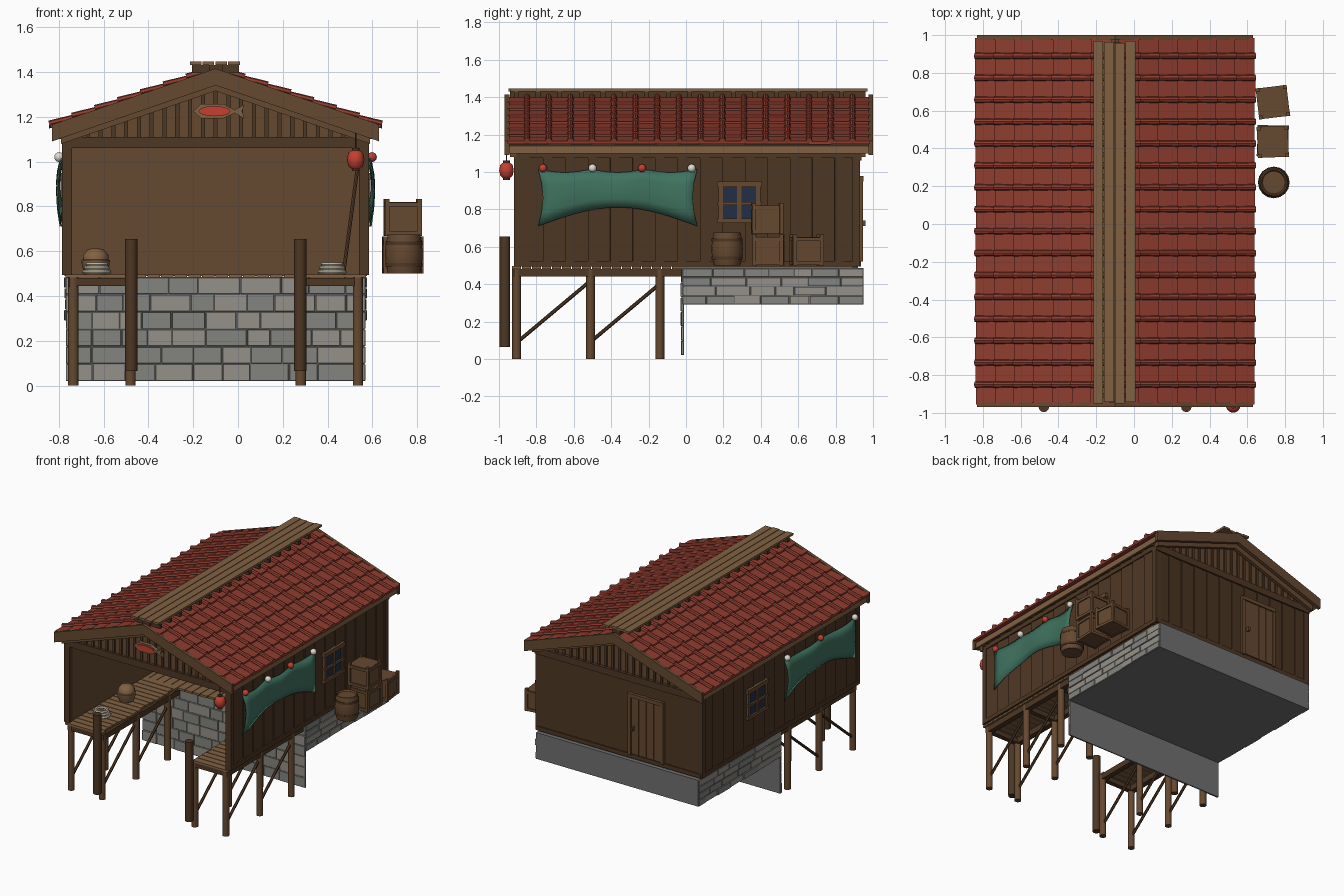
import bpy, bmesh, math, random
from mathutils import Matrix, Vector

if "Cube" in bpy.data.objects:
    bpy.data.objects.remove(bpy.data.objects["Cube"])

random.seed(4)
CX, SLOPE, RIDGE = -0.10, 0.3425, 1.42   # roof centre line, pitch and top line
COLORS = dict(dark=(.075, .038, .017), wood=(.13, .066, .03), light=(.22, .12, .055), red=(.27, .045, .028),
              stone=(.30, .28, .25), stone2=(.23, .235, .215), grey=(.16, .16, .16), teal=(.05, .17, .115),
              glass=(.015, .03, .06), lamp=(.55, .05, .03), white=(.75, .72, .65), rope=(.5, .45, .33))
MATS = {}
for k, c in COLORS.items():
    MATS[k] = bpy.data.materials.new(k)
    MATS[k].diffuse_color = (*c, 1)


class Part:
    """Collects simple solids into one named object."""
    def __init__(self, name, mat):
        self.name, self.mat, self.bm = name, mat, bmesh.new()

    def box(self, x0, x1, y0, y1, z0, z1, rz=0):
        m = (Matrix.Translation(((x0+x1)/2, (y0+y1)/2, (z0+z1)/2)) @ Matrix.Rotation(rz, 4, 'Z')
             @ Matrix.Diagonal((x1-x0, y1-y0, z1-z0, 1)))
        bmesh.ops.create_cube(self.bm, size=1, matrix=m)

    def rod(self, p, q, r, r2=None, n=10):
        p, q = Vector(p), Vector(q)
        m = Matrix.Translation((p+q)/2) @ (q-p).to_track_quat('Z', 'Y').to_matrix().to_4x4()
        bmesh.ops.create_cone(self.bm, cap_ends=True, segments=n, radius1=r, radius2=r if r2 is None else r2,
                              depth=(q-p).length, matrix=m)

    def prism(self, pts, y0, y1):
        a, b = ([self.bm.verts.new((x, y, z)) for x, z in pts] for y in (y0, y1))
        self.bm.faces.new(a)
        self.bm.faces.new(b[::-1])
        for i in range(len(a)):
            j = (i+1) % len(a)
            self.bm.faces.new((a[j], a[i], b[i], b[j]))

    def slope(self, s, d0, d1, y0, y1, lo, hi, tilt=0):
        """Slab on roof side s, d = distance from ridge, lo/hi relative to the roof line."""
        f = lambda d, h: (CX + s*d, RIDGE - SLOPE*d + h)
        self.prism([f(d0, lo), f(d1, lo+tilt), f(d1, hi+tilt), f(d0, hi)], y0, y1)

    def lathe(self, prof, x, y, n=16, closed=False):
        rings = [[self.bm.verts.new((x+r*math.cos(2*math.pi*i/n), y+r*math.sin(2*math.pi*i/n), z))
                  for i in range(n)] for r, z in prof]
        for a, b in zip(rings, rings[1:] + (rings[:1] if closed else [])):
            for i in range(n):
                self.bm.faces.new((a[i], a[(i+1) % n], b[(i+1) % n], b[i]))
        if not closed:
            self.bm.faces.new(rings[0])
            self.bm.faces.new(rings[-1])

    def ball(self, p, r):
        bmesh.ops.create_uvsphere(self.bm, u_segments=14, v_segments=8, radius=r, matrix=Matrix.Translation(p))

    def done(self, smooth=False, bevel=0):
        bmesh.ops.recalc_face_normals(self.bm, faces=self.bm.faces)
        me = bpy.data.meshes.new(self.name)
        self.bm.to_mesh(me)
        ob = bpy.data.objects.new(self.name, me)
        bpy.context.collection.objects.link(ob)
        me.materials.append(MATS[self.mat])
        if smooth:
            bpy.ops.object.select_all(action='DESELECT')
            ob.select_set(True)
            bpy.context.view_layer.objects.active = ob
            bpy.ops.object.shade_smooth_by_angle(angle=math.radians(40))
        if bevel:
            ob.modifiers.new('bevel', 'BEVEL').width = bevel
        return ob


# Foundation core and thin quay wall
p = Part('foundation', 'grey')
p.box(-.765, .565, -.01, .95, .29, .485)
p.box(-.765, .565, -.018, -.01, .02, .485)
p.done()

# Stone facing on the front and both sides
stones = [Part('foundation_stones_a', 'stone'), Part('foundation_stones_b', 'stone2')]
def courses(z0, z1, rows, a, b, put):
    for i in range(rows):
        lo, hi, t = z0+(z1-z0)*i/rows, z0+(z1-z0)*(i+1)/rows, a
        while t < b-.01:
            w = random.uniform(.10, .19)
            e = b if b-t-w < .07 else t+w
            put(random.choice(stones), t+.002, e-.002, lo+.002, hi-.002, random.uniform(.003, .011))
            t = e
courses(.02, .485, 6, -.77, .57, lambda q, a, b, lo, hi, d: q.box(a, b, -.018-d, -.012, lo, hi))
for s in (-1, 1):
    xf = CX + s*.665
    courses(.29, .485, 4, -.02, .95,
            lambda q, a, b, lo, hi, d: q.box(min(xf, xf+s*d), max(xf, xf+s*d), a, b, lo, hi))
for q in stones:
    q.done(bevel=.003)

# Deck planks: two side docks and the inner floor
p = Part('deck_planks', 'light')
for s in (-1, 1):
    for i in range(17):
        y, j = -.93 + i*.0535, random.uniform(-.008, .008)
        x0, x1 = sorted((CX + s*(.375+j), CX + s*.67))
        p.box(x0, x1, y, y+.048, .482, .497)
for i in range(22):
    x = -.77 + i*.0609
    p.box(x, x+.056, -.035-random.random()*.012, .92, .482, .497)
p.done()

# Dock posts, beams, braces and mooring posts
posts, beams, moor = Part('dock_posts', 'wood'), Part('dock_beams', 'dark'), Part('mooring_posts', 'dark')
for s in (-1, 1):
    for d in (.635, .38):
        x = CX + s*d
        beams.box(x-.02, x+.02, -.92, -.02, .44, .482)
        for y in (-.905, -.51, -.14):
            posts.rod((x, y, 0), (x, y, .482), .024)
        for y in (-.89, -.50):
            beams.rod((x, y, .10), (x, y+.37, .41), .01, n=6)
    for y in (-.905, -.51, -.14):
        beams.box(*sorted((CX+s*.37, CX+s*.65)), y-.018, y+.018, .445, .48)
    moor.rod((CX+s*.377, -.968, .065), (CX+s*.377, -.968, .655), .028, n=12)
for q in (posts, beams, moor):
    q.done(smooth=True)

# Walls: inner panels, then lapped boards outside
p, b, t = Part('wall_panels', 'wood'), Part('wall_boards', 'dark'), Part('wall_trim', 'dark')
p.box(-.775, .575, .89, .915, .49, 1.13)
for s in (-1, 1):
    p.box(*sorted((CX+s*.645, CX+s*.665)), -.89, .91, .50, 1.13)
    for i in range(15):
        y = -.885 + i*.12
        b.box(*sorted((CX+s*.664, CX+s*.676)), y, y+.122, .52, 1.12, rz=s*.07)
    t.box(*sorted((CX+s*.645, CX+s*.685)), -.89, .92, .495, .525)
    t.box(*sorted((CX+s*.645, CX+s*.685)), -.89, .92, 1.075, 1.11)
    for y in (-.90, .91):
        t.box(*sorted((CX+s*.64, CX+s*.685)), y-.02, y+.02, .495, 1.13)
for i in range(12):
    x = -.775 + i*.1125
    b.box(x, x+.115, .914, .926, .50, 1.10, rz=.06)
t.box(-.775, .575, .91, .935, .495, .525)
for y0, y1 in ((-.92, -.88), (.895, .938)):
    t.box(-.785, .585, y0, y1, 1.06, 1.11)

# Gable ends with narrow battens
g = Part('gable_boards', 'dark')
for y0, y1, yb in ((-.90, -.885, -.91), (.90, .915, .925)):
    p.prism([(CX-.70, 1.10), (CX+.70, 1.10), (CX+.70, 1.125), (CX, 1.365), (CX-.70, 1.125)], y0, y1)
    for i in range(-11, 12):
        x = CX + i*.057
        g.box(x-.009, x+.009, min(y0, yb), max(y1, yb), 1.09, 1.36-SLOPE*(abs(i)*.057+.01))
for q in (p, b, t, g):
    q.done()

# Back door
p = Part('back_door', 'wood')
for i in range(4):
    p.box(-.45+i*.061, -.393+i*.061, .92, .938, .53, .95)
p.box(-.475, -.45, .92, .945, .52, .975)
p.box(-.206, -.18, .92, .945, .52, .975)
p.box(-.475, -.18, .92, .948, .95, .978)
p.box(-.235, -.22, .93, .96, .71, .74)
p.done()

# Windows on both sides
f, gl = Part('window_frames', 'wood'), Part('window_panes', 'glass')
for s in (-1, 1):
    def bx(q, d1, *r): q.box(*sorted((CX+s*.665, CX+s*d1)), *r)
    bx(gl, .684, .19, .39, .74, .93)
    for y in (.185, .285, .385):
        bx(f, .692, y-.012, y+.012, .73, .93)
    for z, w in ((.74, .012), (.83, .008), (.935, .015)):
        bx(f, .697, .165, .405, z-w, z+w)
f.done()
gl.done()

# Roof deck, rafters, barge boards, eave boards
p, r, bg, ev = (Part('roof_deck', 'wood'), Part('rafters', 'dark'), Part('barge_boards', 'wood'),
                Part('eave_boards', 'light'))
tiles, ribs = Part('roof_tiles', 'red'), Part('roof_tile_ribs', 'red')
for s in (-1, 1):
    p.slope(s, 0, .715, -.95, .98, -.055, -.03)
    ev.slope(s, .70, .72, -.95, .98, -.075, -.035)
    for y0, y1 in ((-.97, -.945), (.975, 1.0)):
        bg.slope(s, 0, .73, y0, y1, -.08, -.005)
    for y0, y1 in ((-.94, -.91), (.935, .96)):
        bg.slope(s, 0, .69, y0, y1, -.105, -.05)
    for i in range(16):
        y = .89 - i*.116
        r.slope(s, .02, .705, y-.013, y+.013, -.08, -.05)
        for k in range(7):   # lapped tile rows with a round rib between columns
            d0, d1, j = .02 + k*.102, .128 + k*.102, random.uniform(-.003, .003)
            tiles.slope(s, d0+j, d1+j, y-.116 if i < 15 else -.955, y if i else .985, -.03, -.014, .012)
            z = lambda d, h: (CX+s*d, y, RIDGE-SLOPE*d+h)
            ribs.rod(z(d1+.002, .0), z(d0, -.008), .0175, .0145, n=8)
for q in (p, r, bg, ev, tiles):
    q.done()
ribs.done(smooth=True)

# Ridge planks on small blocks
p, q = Part('ridge_planks', 'light'), Part('ridge_blocks', 'dark')
for i in range(4):
    p.box(-.215+i*.057, -.163+i*.057, -.95+.008*(i % 2), .97-.006*(i % 3), 1.431, 1.446)
for i in range(16):
    q.box(-.205, .005, .82-i*.116, .845-i*.116, 1.395, 1.431)
q.box(-.13, -.07, -.94, .96, 1.38, 1.431)
p.done()
q.done()

# Side banners hung from small floats
red, white = Part('red_floats', 'lamp'), Part('white_floats', 'white')
for s, a, e, floats in ((1, -.79, .06, (-.765, -.50, -.235, .03)), (-1, -.86, -.02, (-.84, -.44, -.05))):
    p, n, m = Part('side_banner', 'teal'), 16, 4
    grid = []
    for i in range(n+1):
        u = i/n
        top = 1.015 - .018*abs(math.sin(math.pi*u*(len(floats)-1)))
        bot = .71 + .10*math.sin(math.pi*u)
        grid.append([p.bm.verts.new((CX+s*(.69+.016*math.sin(math.pi*k/m)+.006*math.sin(u*14)),
                     a+(e-a)*u - (u-.5)*.05*math.sin(math.pi*k/m), top+(bot-top)*k/m)) for k in range(m+1)])
    for i in range(n):
        for k in range(m):
            p.bm.faces.new((grid[i][k], grid[i+1][k], grid[i+1][k+1], grid[i][k+1]))
    p.done(smooth=True).modifiers.new('cloth', 'SOLIDIFY').thickness = .005
    for i, y in enumerate(floats):
        (white if (i % 2) == (s > 0) else red).ball((CX+s*.698, y, 1.02), .022)
red.done(smooth=True)
white.done(smooth=True)

# Front lantern
p = Part('front_lantern', 'lamp')
p.lathe([(.018, .967), (.033, .98), (.039, 1.008), (.033, 1.038), (.018, 1.05)], .525, -.96)
p.done(smooth=True)
p = Part('lantern_fittings', 'dark')
p.rod((.525, -.96, .958), (.525, -.96, .968), .018)
p.rod((.525, -.96, 1.049), (.525, -.96, 1.06), .018)
p.rod((.525, -.96, 1.06), (.525, -.96, 1.13), .003, n=6)
p.done(smooth=True)

# Fish sign
p = Part('fish_sign_board', 'light')
p.prism([(-.20, 1.225), (-.165, 1.257), (-.065, 1.257), (-.015, 1.23), (.03, 1.255), (.018, 1.225),
         (.03, 1.19), (-.015, 1.217), (-.065, 1.193), (-.165, 1.193)], -.935, -.91)
p.done()
p = Part('fish_sign_body', 'lamp')
p.prism([(-.105+.072*math.cos(i*math.pi/6), 1.225+.023*math.sin(i*math.pi/6)) for i in range(12)], -.942, -.93)
p.done()

# Crates: inset panels with heavier edges
p, e = Part('crate_panels', 'wood'), Part('crate_frames', 'light')
for x, y, z, rz in ((.735, .645, .50, .12), (.735, .44, .50, -.03), (.735, .435, .668, .04)):
    p.box(x-.074, x+.074, y-.074, y+.074, z+.005, z+.152, rz)
    rot = Matrix.Rotation(rz, 2)
    for a in (-1, 1):
        for b in (-1, 1):
            c = rot @ Vector((a*.073, b*.073))
            e.box(x+c.x-.01, x+c.x+.01, y+c.y-.01, y+c.y+.01, z, z+.166, rz)
        for h in (.012, .14):
            c = rot @ Vector((a*.074, 0))
            e.box(x+c.x-.008, x+c.x+.008, y+c.y-.074, y+c.y+.074, z+h-.01, z+h+.01, rz)
            c = rot @ Vector((0, a*.074))
            e.box(x+c.x-.074, x+c.x+.074, y+c.y-.008, y+c.y+.008, z+h-.01, z+h+.01, rz)
p.done()
e.mat = 'wood'
e.done()

# Barrel with hoops, basket, rope coils and leaning pole
p = Part('barrel', 'wood')
p.lathe([(.06, .665), (.066, .675), (.072, .675), (.081, .63), (.084, .588), (.081, .545), (.071, .50)], .74, .22)
p.done(smooth=True)
p = Part('barrel_hoops', 'dark')
for z, r in ((.54, .083), (.635, .083)):
    p.lathe([(r-.006, z-.008), (r, z-.008), (r, z+.008), (r-.006, z+.008)], .74, .22, closed=True)
p.done(smooth=True)
p = Part('basket', 'light')
p.lathe([(.048, .497), (.06, .53), (.064, .56), (.058, .562), (.056, .585), (.035, .608), (.012, .613)], -.635, -.40)
p.done(smooth=True)
p = Part('rope_coils', 'rope')
for x, y in ((-.63, -.70), (.42, -.60)):
    for r, z in ((.055, .507), (.048, .525), (.04, .541)):
        p.lathe([(r+.011*math.cos(i*math.pi/3), z+.01*math.sin(i*math.pi/3)) for i in range(6)], x, y, closed=True)
p.done(smooth=True)
p = Part('leaning_pole', 'wood')
p.rod((.47, -.45, .497), (.545, -.45, 1.06), .008, n=8)
p.done(smooth=True)

for m in bpy.data.materials:
    if m.users and not m.is_grease_pencil:
        m.use_nodes = True
        m.node_tree.nodes["Principled BSDF"].inputs["Base Color"].default_value = m.diffuse_color
